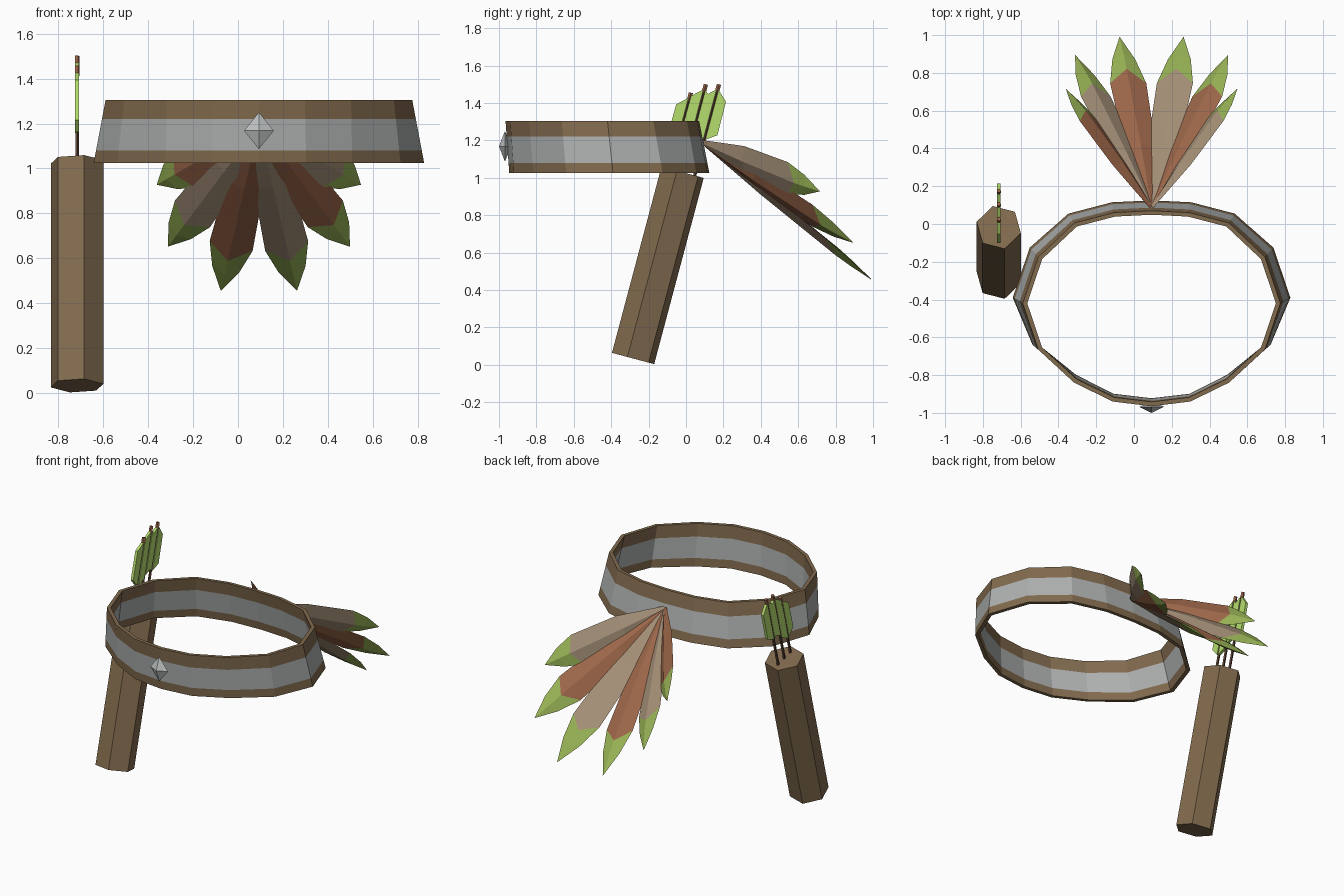
import bpy, bmesh
from math import cos, sin, radians
from mathutils import Vector, Matrix

cube = bpy.data.objects.get("Cube")
if cube:
    bpy.data.objects.remove(cube)


def material(name, r, g, b):
    lin = [(c / 255 / 12.92 if c < 10 else ((c / 255 + 0.055) / 1.055) ** 2.4) for c in (r, g, b)]
    m = bpy.data.materials.new(name)
    m.use_nodes = True
    m.diffuse_color = (*lin, 1)
    m.node_tree.nodes["Principled BSDF"].inputs["Base Color"].default_value = (*lin, 1)
    return m


LEATHER = material("brown leather", 130, 107, 78)
METAL = material("grey band", 174, 176, 176)
GEM = material("pale gem", 190, 193, 194)
TAN = material("tan feather", 165, 144, 120)
RUST = material("rust feather", 156, 102, 73)
GREEN = material("green tip", 150, 176, 84)
LIME = material("light green vane", 182, 222, 110)
WOOD = material("dark wood", 92, 68, 52)


def loft(name, rings, mats, rule=None, loop=False):
    """Skin a list of equal vertex rings; rule(ring index, side index) gives the material slot."""
    bm = bmesh.new()
    vs = [[bm.verts.new(p) for p in ring] for ring in rings]
    n, m = len(rings[0]), len(rings)
    for i in range(m if loop else m - 1):
        for j in range(n):
            k, a, b = (j + 1) % n, vs[i], vs[(i + 1) % m]
            f = bm.faces.new((a[j], a[k], b[k], b[j]))
            f.material_index = rule(i, j) if rule else 0
    if not loop:
        bm.faces.new(vs[0][::-1])
        bm.faces.new(vs[-1]).material_index = rule(m - 2, 0) if rule else 0
    bmesh.ops.recalc_face_normals(bm, faces=bm.faces[:])
    mesh = bpy.data.meshes.new(name)
    bm.to_mesh(mesh)
    bm.free()
    ob = bpy.data.objects.new(name, mesh)
    for mat in mats:
        mesh.materials.append(mat)
    bpy.context.collection.objects.link(ob)
    return ob


MID = 0.093

# Belt: half outline from back to front as (bottom x, bottom y, top x, top y)
half = [(0, .125, 0, .07), (.21, .115, .20, .06), (.44, .055, .41, .005),
        (.645, -.125, .60, -.175), (.735, -.39, .682, -.42), (.63, -.64, .60, -.665),
        (.415, -.815, .41, -.84), (.21, -.92, .205, -.94), (0, -.945, 0, -.965)]
outline = half + [(-a, b, -c, d) for a, b, c, d in half[-2:0:-1]]
levels = (1.025, 1.08, 1.22, 1.305)


def belt_section(p):
    low, high = Vector((p[0], p[1], levels[0])), Vector((p[2], p[3], levels[-1]))
    outer = [low.lerp(high, (z - levels[0]) / (levels[-1] - levels[0])) for z in levels]
    inner = [Vector((v.x * .965, (v.y + .42) * .957 - .42, v.z)) for v in outer]
    return [v + Vector((MID, 0, 0)) for v in outer + inner[::-1]]


loft("belt", [belt_section(p) for p in outline], [LEATHER, METAL],
     lambda i, j: 1 if j in (1, 5) else 0, loop=True)

# Buckle gem: a faceted diamond on the front of the belt
bm = bmesh.new()
bmesh.ops.create_icosphere(bm, subdivisions=1, radius=1)
bm.clear()
rim = [bm.verts.new((MID + x, -.968, 1.168 + z)) for x, z in ((.066, 0), (0, .082), (-.066, 0), (0, -.082))]
for y in (-1.0, -.935):
    tip = bm.verts.new((MID, y, 1.168))
    for k in range(4):
        bm.faces.new((rim[k], rim[(k + 1) % 4], tip))
bmesh.ops.recalc_face_normals(bm, faces=bm.faces[:])
gem_mesh = bpy.data.meshes.new("buckle_gem")
bm.to_mesh(gem_mesh)
bm.free()
gem_mesh.materials.append(GEM)
bpy.context.collection.objects.link(bpy.data.objects.new("buckle_gem", gem_mesh))

# Tail feathers: six blades on a cone opening to the back
root = Vector((MID, .085, 1.19))
# (edge position, ridge position, half width, half thickness) along the blade
blade = [(0, 0, .014, .008), (.36, .36, .085, .02), (.73, .80, .098, .02),
         (.87, .89, .062, .014), (1, 1, .001, .001)]
fan = [(-150, .818), (-127, 1.05), (-103, 1.175), (-77, 1.175), (-53, 1.05), (-30, .818)]
for n, (angle, length) in enumerate(fan):
    a = radians(angle)
    axis = Vector((.64 * cos(a), .77, .64 * sin(a))) * length
    side = Vector((-sin(a), 0, cos(a)))
    up = axis.cross(side).normalized()
    rings = []
    for edge, ridge, w, t in blade:
        e, r = root + axis * edge, root + axis * ridge
        rings.append([e + side * w, r + up * t, e - side * w, r - up * t])
    loft(f"tail_feather_{n + 1}", rings, [TAN if n % 2 else RUST, GREEN],
         lambda i, j: 1 if i > 1 else 0)

# Quiver: tilted six-sided case
tilt = Matrix.Rotation(radians(-14.9), 3, 'X')
QX = -.716
foot = Vector((QX, -.283, .034))


def tube(name, start, length, radius, sides, mat, turn=0):
    rings = [[start + tilt @ Vector((radius * cos(radians(turn) + k * 6.28319 / sides),
                                     radius * sin(radians(turn) + k * 6.28319 / sides), h))
              for k in range(sides)] for h in (0, length)]
    return loft(name, rings, [mat])


tube("quiver", foot, 1.03, .121, 6, LEATHER, -15)

# Arrows: shaft, nock and a pair of vanes each
vane = [(.006, -.025), (.06, -.075), (.062, -.26), (.006, -.30)]
for n, (y, z) in enumerate(((.025, 1.45), (.105, 1.495), (.175, 1.495))):
    top = Vector((QX, y, z))
    tube(f"arrow_shaft_{n + 1}", top + tilt @ Vector((0, 0, -.52)), .50, .009, 5, WOOD)
    tube(f"arrow_nock_{n + 1}", top + tilt @ Vector((0, 0, -.04)), .045, .012, 5, RUST)
    for s, label in ((-1, "front"), (1, "back")):
        rings = [[top + tilt @ Vector((x, s * w, h)) for w, h in vane] for x in (-.009, .009)]
        loft(f"arrow_vane_{label}_{n + 1}", rings, [LIME])
